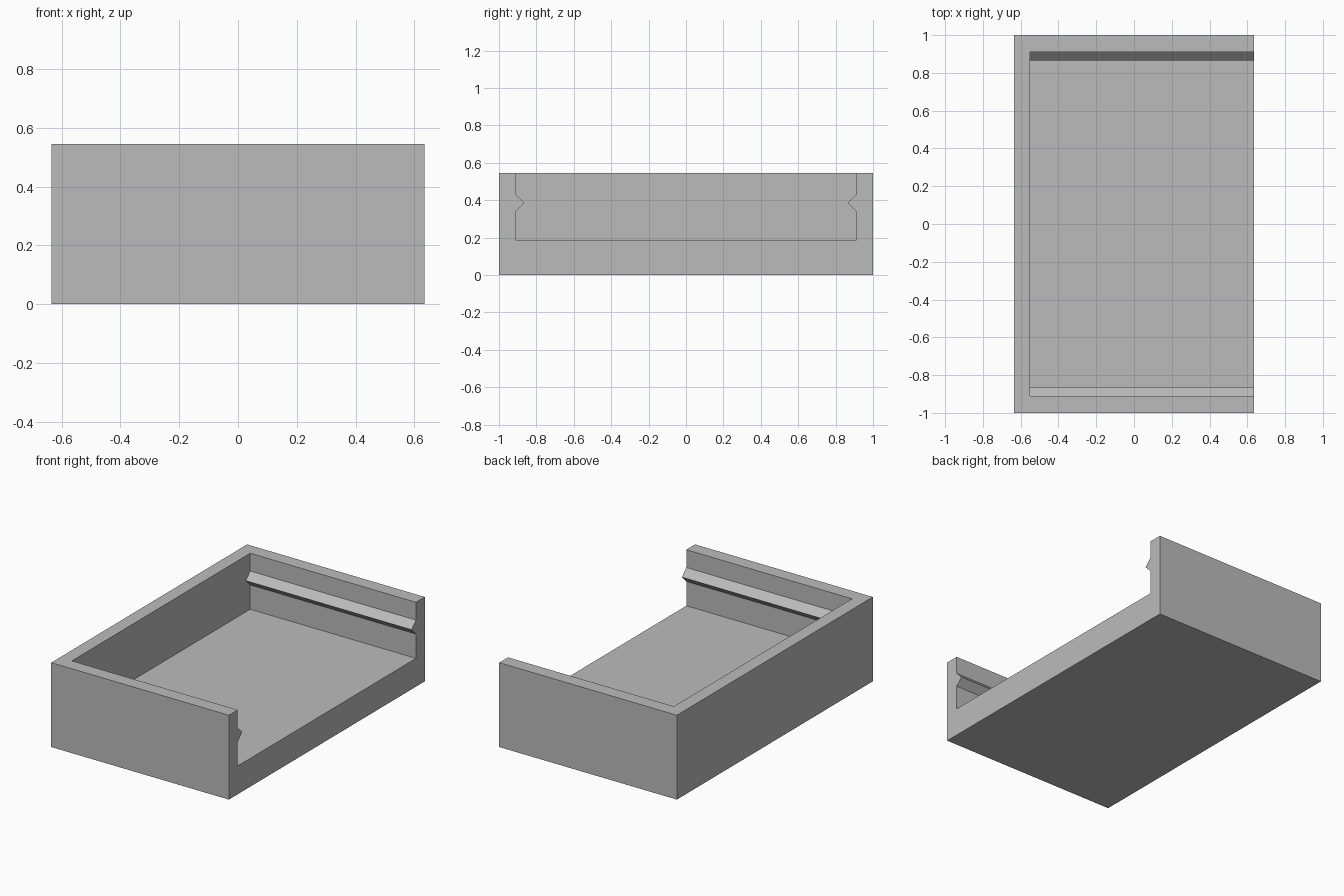
import bpy
import bmesh

if "Cube" in bpy.data.objects:
    bpy.data.objects.remove(bpy.data.objects["Cube"], do_unlink=True)

HALF_X, HALF_Y, HEIGHT = 0.635, 1.0, 0.545
INNER_X, INNER_Y, FLOOR = -0.55, 0.91, 0.183
RIB_TIP, RIB_Z, RIB_HALF = 0.865, 0.385, 0.045

grey = bpy.data.materials.new("mid grey")
grey.use_nodes = True
colour = (0.5, 0.5, 0.5, 1)
grey.diffuse_color = colour
grey.node_tree.nodes["Principled BSDF"].inputs["Base Color"].default_value = colour


def prism(name, profile, x0, x1):
    """Extrude a (y, z) profile along x."""
    bm = bmesh.new()
    face = bm.faces.new([bm.verts.new((x0, y, z)) for y, z in profile])
    ext = bmesh.ops.extrude_face_region(bm, geom=[face])
    moved = [v for v in ext["geom"] if isinstance(v, bmesh.types.BMVert)]
    bmesh.ops.translate(bm, verts=moved, vec=(x1 - x0, 0, 0))
    bmesh.ops.recalc_face_normals(bm, faces=bm.faces)
    mesh = bpy.data.meshes.new(name)
    bm.to_mesh(mesh)
    bm.free()
    mesh.materials.append(grey)
    obj = bpy.data.objects.new(name, mesh)
    bpy.context.collection.objects.link(obj)
    return obj


# Solid block for the tray
tray = prism("tray", [(-HALF_Y, 0), (HALF_Y, 0), (HALF_Y, HEIGHT), (-HALF_Y, HEIGHT)],
             -HALF_X, HALF_X)

# Cavity with a notch on each side that leaves the ribs, open at the top and one end
side = [(INNER_Y, FLOOR), (INNER_Y, RIB_Z - RIB_HALF), (RIB_TIP, RIB_Z),
        (INNER_Y, RIB_Z + RIB_HALF), (INNER_Y, HEIGHT + 0.1)]
cavity = prism("cavity_cutter", side + [(-y, z) for y, z in reversed(side)],
               INNER_X, HALF_X + 0.1)
cavity.hide_render = True

# Cut the cavity and discard the cutter
cut = tray.modifiers.new("cavity", 'BOOLEAN')
cut.operation = 'DIFFERENCE'
cut.solver = 'EXACT'
cut.object = cavity
bpy.context.view_layer.objects.active = tray
tray.select_set(True)
bpy.ops.object.modifier_apply(modifier=cut.name)
bpy.data.objects.remove(cavity, do_unlink=True)
